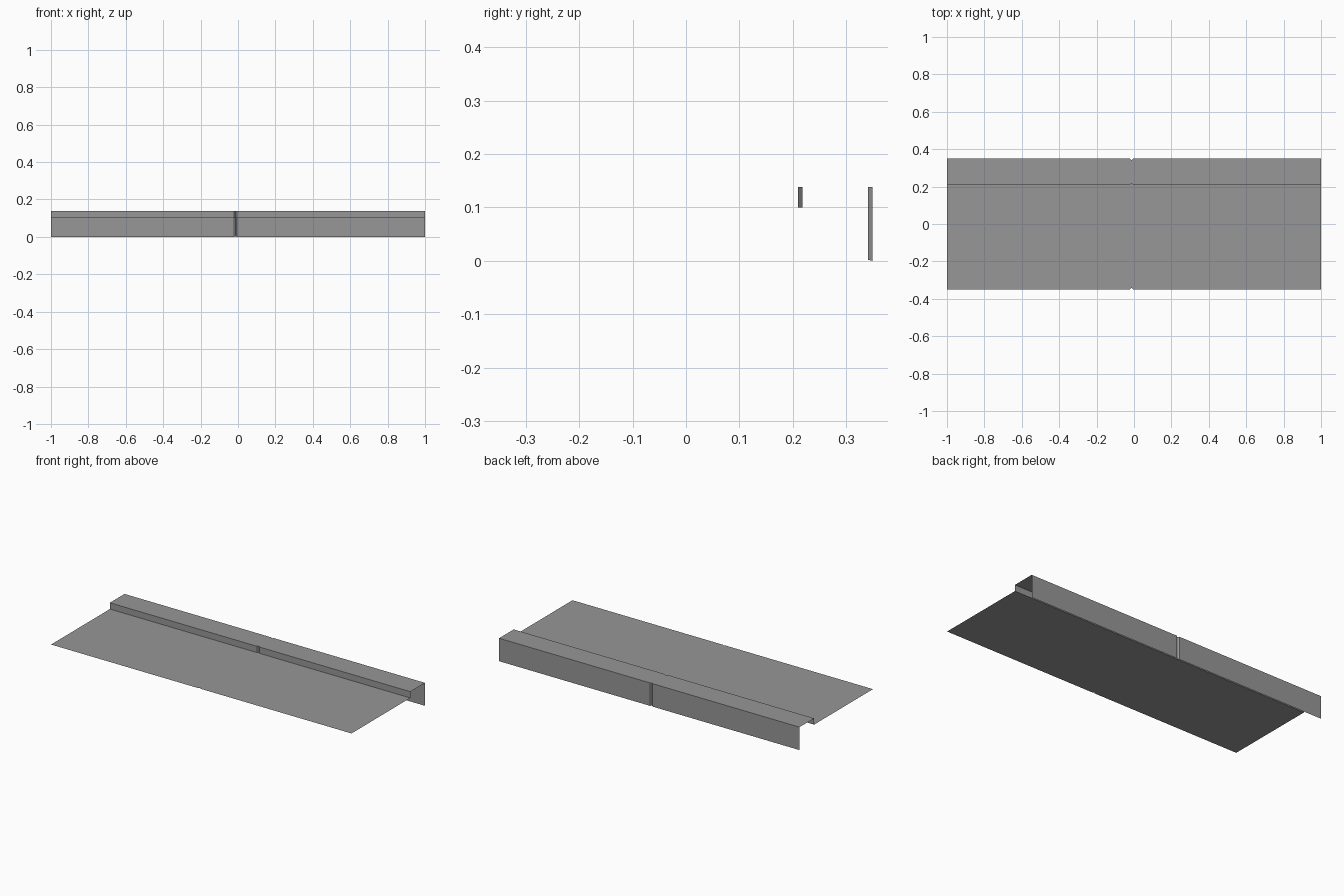
import bpy
import bmesh

cube = bpy.data.objects.get("Cube")
if cube:
    bpy.data.objects.remove(cube)

# Plain grey sheet material
grey = bpy.data.materials.new("grey")
grey.use_nodes = True
color = (0.31, 0.31, 0.31, 1)
grey.diffuse_color = color
grey.node_tree.nodes["Principled BSDF"].inputs["Base Color"].default_value = color

HALF_DEPTH = 0.349
RISER_Y = 0.21
SHEET_Z, TOP_Z = 0.1, 0.138
SEAM_X, GROOVE = -0.013, 0.008


def section(bm, x, inset):
    """Cross-section of the folded sheet; inset pushes the groove inward."""
    riser, back = RISER_Y + inset, HALF_DEPTH - inset
    points = [(-HALF_DEPTH + inset, SHEET_Z), (riser, SHEET_Z), (riser, TOP_Z),
              (back, TOP_Z), (back, inset * 0.25)]
    return [bm.verts.new((x, y, z)) for y, z in points]


# Folded panel: flat deck, riser, raised ledge and back skirt, with a V seam
bm = bmesh.new()
stations = [(-1, 0), (SEAM_X - GROOVE, 0), (SEAM_X, GROOVE), (SEAM_X + GROOVE, 0), (1, 0)]
rows = [section(bm, x, inset) for x, inset in stations]
for a, b in zip(rows, rows[1:]):
    for i in range(len(a) - 1):
        bm.faces.new((a[i], b[i], b[i + 1], a[i + 1]))

mesh = bpy.data.meshes.new("folded_panel")
bm.to_mesh(mesh)
bm.free()
mesh.materials.append(grey)
panel = bpy.data.objects.new("folded_panel", mesh)
bpy.context.collection.objects.link(panel)
